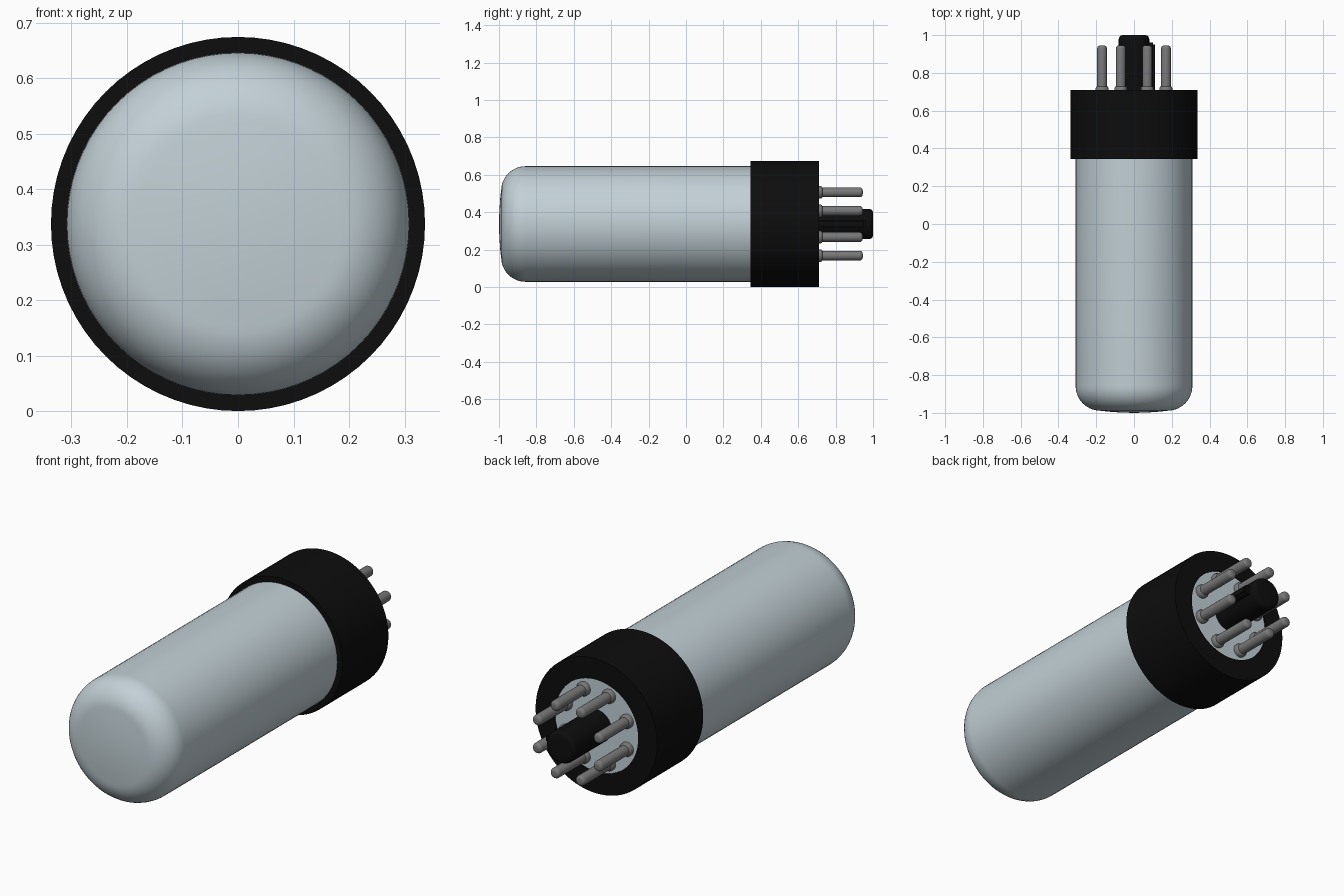
import bpy, bmesh, math
from mathutils import Matrix, Vector

cube = bpy.data.objects.get("Cube")
if cube:
    bpy.data.objects.remove(cube, do_unlink=True)

AXIS_Z = 0.337  # height of the tube's long axis


def material(name, rgb, roughness=0.5):
    m = bpy.data.materials.new(name)
    m.use_nodes = True
    m.diffuse_color = (*rgb, 1)
    bsdf = m.node_tree.nodes["Principled BSDF"]
    bsdf.inputs["Base Color"].default_value = (*rgb, 1)
    bsdf.inputs["Roughness"].default_value = roughness
    return m


glass = material("pale blue grey glass", (0.54, 0.63, 0.67))
black = material("black base", (0.004, 0.004, 0.004))
steel = material("grey metal", (0.19, 0.19, 0.19))


def finish(name, bm, mat, angle=35):
    bmesh.ops.recalc_face_normals(bm, faces=bm.faces)
    mesh = bpy.data.meshes.new(name)
    bm.to_mesh(mesh)
    bm.free()
    mesh.materials.append(mat)
    ob = bpy.data.objects.new(name, mesh)
    bpy.context.collection.objects.link(ob)
    bpy.ops.object.select_all(action='DESELECT')
    ob.select_set(True)
    bpy.context.view_layer.objects.active = ob
    bpy.ops.object.shade_smooth_by_angle(angle=math.radians(angle))
    return ob


def lathe(name, profile, mat, sides=64, x=0.0, z=0.0, closed=False):
    """Spin a (radius, y) profile around a line parallel to the y axis."""
    bm = bmesh.new()
    pts = [bm.verts.new((r, y, 0)) for r, y in profile]
    edges = [bm.edges.new(p) for p in zip(pts, pts[1:])]
    if closed:
        edges.append(bm.edges.new((pts[-1], pts[0])))
    bmesh.ops.spin(bm, geom=pts + edges, cent=(0, 0, 0), axis=(0, 1, 0),
                   angle=math.tau, steps=sides, use_duplicate=False)
    bmesh.ops.remove_doubles(bm, verts=bm.verts, dist=1e-5)
    bmesh.ops.translate(bm, verts=bm.verts, vec=(x, 0, AXIS_Z + z))
    return finish(name, bm, mat)


def arc(r, y, radius, a0, a1, n):
    """Arc points around (r, y), angles in degrees from the outward direction."""
    step = (a1 - a0) / n
    return [(r + radius * math.cos(math.radians(a0 + i * step)),
             y + radius * math.sin(math.radians(a0 + i * step)))
            for i in range(n + 1)]


# Glass envelope: shallow domed end, rounded shoulder, straight wall
lathe("glass_envelope",
      [(0, -1.0), (0.07, -0.998), (0.14, -0.993)]
      + arc(0.179, -0.858, 0.13, -88, 0, 12)
      + [(0.309, 0.40)], glass, 72)

# Collar around the lower end of the glass
lathe("base_collar",
      [(0.337, 0.345), (0.337, 0.71), (0.232, 0.71), (0.232, 0.66),
       (0.308, 0.66), (0.308, 0.345)], black, 72, closed=True)

# Pale plate that closes the collar and carries the pins
lathe("pin_plate", [(0, 0.705), (0.234, 0.705), (0.234, 0.67), (0, 0.67)], glass)

# Centre locating post with rounded end
lathe("locating_post",
      [(0, 0.70), (0.081, 0.70)] + arc(0.059, 0.978, 0.022, 0, 90, 5)
      + [(0, 1.0)], black, 32)

# Key ridge along the post, towards +x
bm = bmesh.new()
bmesh.ops.create_cube(bm, size=1, matrix=Matrix.Translation((0.085, 0.83, AXIS_Z))
                      @ Matrix.Diagonal((0.05, 0.26, 0.045, 1)))
bmesh.ops.bevel(bm, geom=[e for e in bm.edges if all(v.co.x > 0.1 for v in e.verts)],
                offset=0.01, segments=2, affect='EDGES')
finish("locating_key", bm, black)

# Ring of eight contact pins, each with a collar at the foot and a round tip
pin_profile = ([(0, 0.69), (0.034, 0.69), (0.034, 0.72), (0.030, 0.727), (0.026, 0.729)]
               + arc(0.010, 0.929, 0.016, 0, 90, 5) + [(0, 0.945)])
for i in range(8):
    a = math.radians(22.5 + 45 * i)
    lathe(f"contact_pin_{i + 1}", pin_profile, steel, 20,
          x=0.183 * math.cos(a), z=0.183 * math.sin(a))
